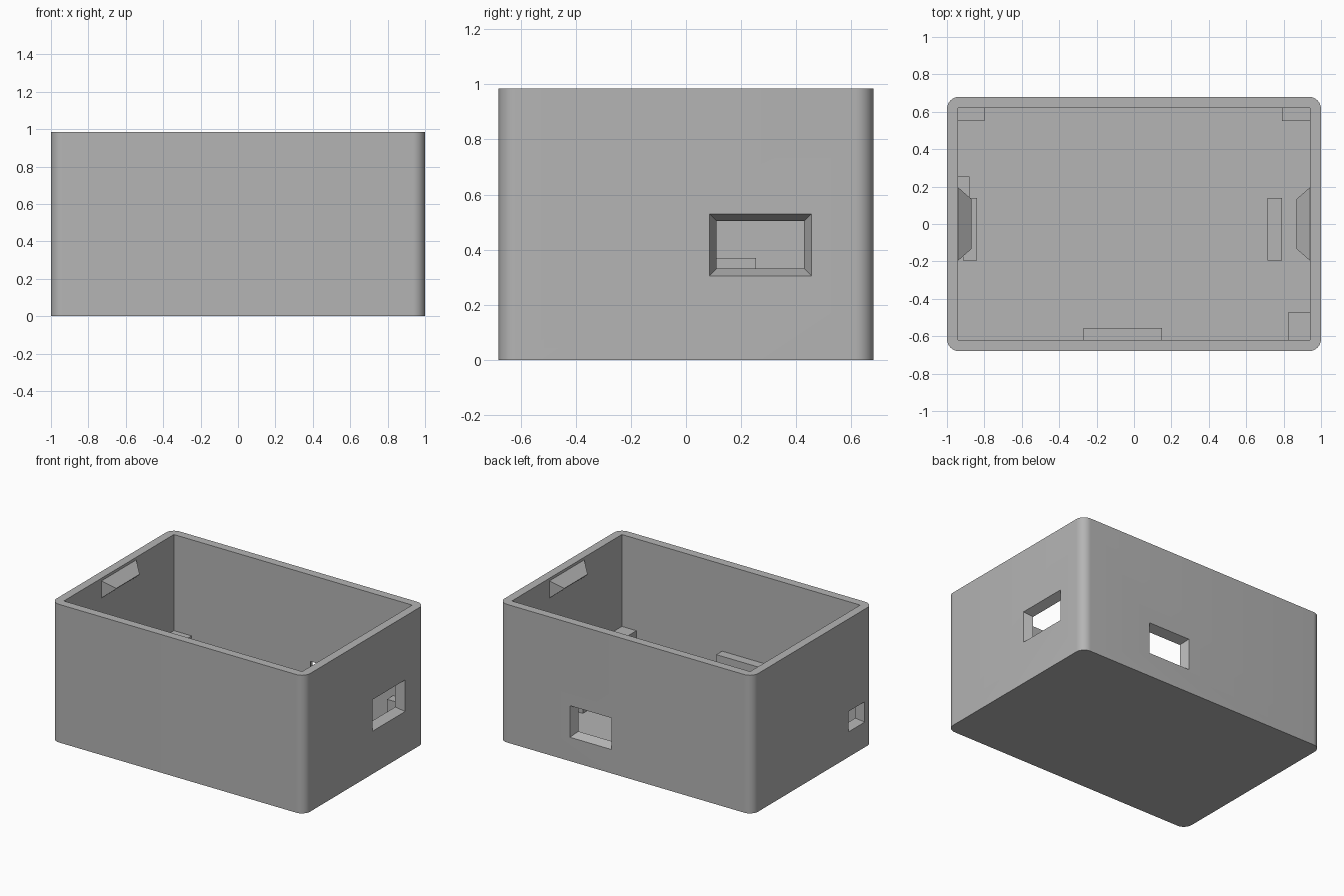
import bpy
import bmesh
from math import radians
from mathutils import Vector

cube = bpy.data.objects.get("Cube")
if cube:
    bpy.data.objects.remove(cube, do_unlink=True)

GREY = (0.46, 0.46, 0.46, 1)
plastic = bpy.data.materials.new("grey plastic")
plastic.use_nodes = True
plastic.diffuse_color = GREY
plastic.node_tree.nodes["Principled BSDF"].inputs["Base Color"].default_value = GREY

HX, HY, TOP = 1.0, 0.68, 0.985      # outer half sizes and height
WALL, FLOOR = 0.06, 0.06
IX, IY = HX - WALL, HY - WALL       # inner half sizes


def finish(name, bm):
    bmesh.ops.recalc_face_normals(bm, faces=bm.faces[:])
    mesh = bpy.data.meshes.new(name)
    bm.to_mesh(mesh)
    bm.free()
    mesh.materials.append(plastic)
    obj = bpy.data.objects.new(name, mesh)
    bpy.context.collection.objects.link(obj)
    return obj


def loft(name, ring_a, ring_b):
    """Solid between two four-cornered rings."""
    bm = bmesh.new()
    a = [bm.verts.new(p) for p in ring_a]
    b = [bm.verts.new(p) for p in ring_b]
    bm.faces.new(a)
    bm.faces.new(b)
    for i in range(4):
        j = (i + 1) % 4
        bm.faces.new((a[i], a[j], b[j], b[i]))
    return finish(name, bm)


def box(name, x0, x1, y0, y1, z0, z1):
    rings = [[(x0, y0, z), (x1, y0, z), (x1, y1, z), (x0, y1, z)] for z in (z0, z1)]
    return loft(name, *rings)


def wall_ring(axis, depth, u0, u1, z0, z1):
    """Upright rectangle across the x or y axis at the given depth."""
    corners = [(u0, z0), (u1, z0), (u1, z1), (u0, z1)]
    return [(depth, u, z) if axis == "x" else (u, depth, z) for u, z in corners]


def cut(target, cutter):
    cutter.hide_render = True
    mod = target.modifiers.new("cut", "BOOLEAN")
    mod.operation = "DIFFERENCE"
    mod.solver = "EXACT"
    mod.object = cutter
    bpy.context.view_layer.objects.active = target
    bpy.ops.object.modifier_apply(modifier=mod.name)
    bpy.data.objects.remove(cutter, do_unlink=True)


# Case: a block with rounded upright corners
bm = bmesh.new()
bmesh.ops.create_cube(bm, size=1)
for v in bm.verts:
    v.co = Vector((v.co.x * 2 * HX, v.co.y * 2 * HY, (v.co.z + 0.5) * TOP))
upright = [e for e in bm.edges if abs(e.verts[0].co.z - e.verts[1].co.z) > 0.5]
bmesh.ops.bevel(bm, geom=upright, offset=0.065, segments=10, profile=0.5, affect="EDGES")
case = finish("case", bm)

# Hollow inside with square corners
cut(case, box("cavity_cutter", -IX, IX, -IY, IY, FLOOR, TOP + 0.1))


# Openings that narrow towards the inside of the wall
def opening(name, axis, sign, half, u0, u1, z0, z1, taper=0.026):
    rings = []
    for t in (-0.5, 1.5):           # run past both faces of the wall
        d = taper * t
        rings.append(wall_ring(axis, sign * (half - WALL * t),
                               u0 + d, u1 - d, z0 + d, z1 - d))
    cut(case, loft(name, *rings))


opening("left_cutter", "x", 1, HX, 0.085, 0.455, 0.305, 0.53)
opening("right_cutter", "x", -1, HX, -0.585, -0.40, 0.18, 0.325, 0.02)
opening("back_cutter", "y", 1, HY, 0.11, 0.44, 0.17, 0.395)

# Snap ridges near the rim of both end walls
for side, s in (("left", 1), ("right", -1)):
    loft(side + "_snap_ridge",
         wall_ring("x", s * (IX + 0.005), -0.2, 0.2, 0.84, 0.97),
         wall_ring("x", s * 0.868, -0.132, 0.132, 0.904, 0.908))

# Supports standing on the floor against the walls
box("back_left_support", 0.79, IX, 0.55, IY, FLOOR, 0.30)
box("back_right_support", -0.80, -IX, 0.55, IY, FLOOR, 0.30)
box("front_left_support", 0.825, IX, -IY, -0.47, FLOOR, 0.33)
box("front_support", -0.27, 0.15, -IY, -0.555, FLOOR, 0.365)
box("right_support", -IX, -0.88, 0.11, 0.255, FLOOR, 0.37)

# Low ribs across the floor
for name, x in (("right_rib", -0.915), ("left_rib", 0.715)):
    box(name, x, x + 0.075, -0.195, 0.14, FLOOR, 0.16)

# Smooth the rounded corners and keep the edges crisp
bpy.ops.object.select_all(action="DESELECT")
case.select_set(True)
bpy.context.view_layer.objects.active = case
bpy.ops.object.shade_smooth_by_angle(angle=radians(30))
